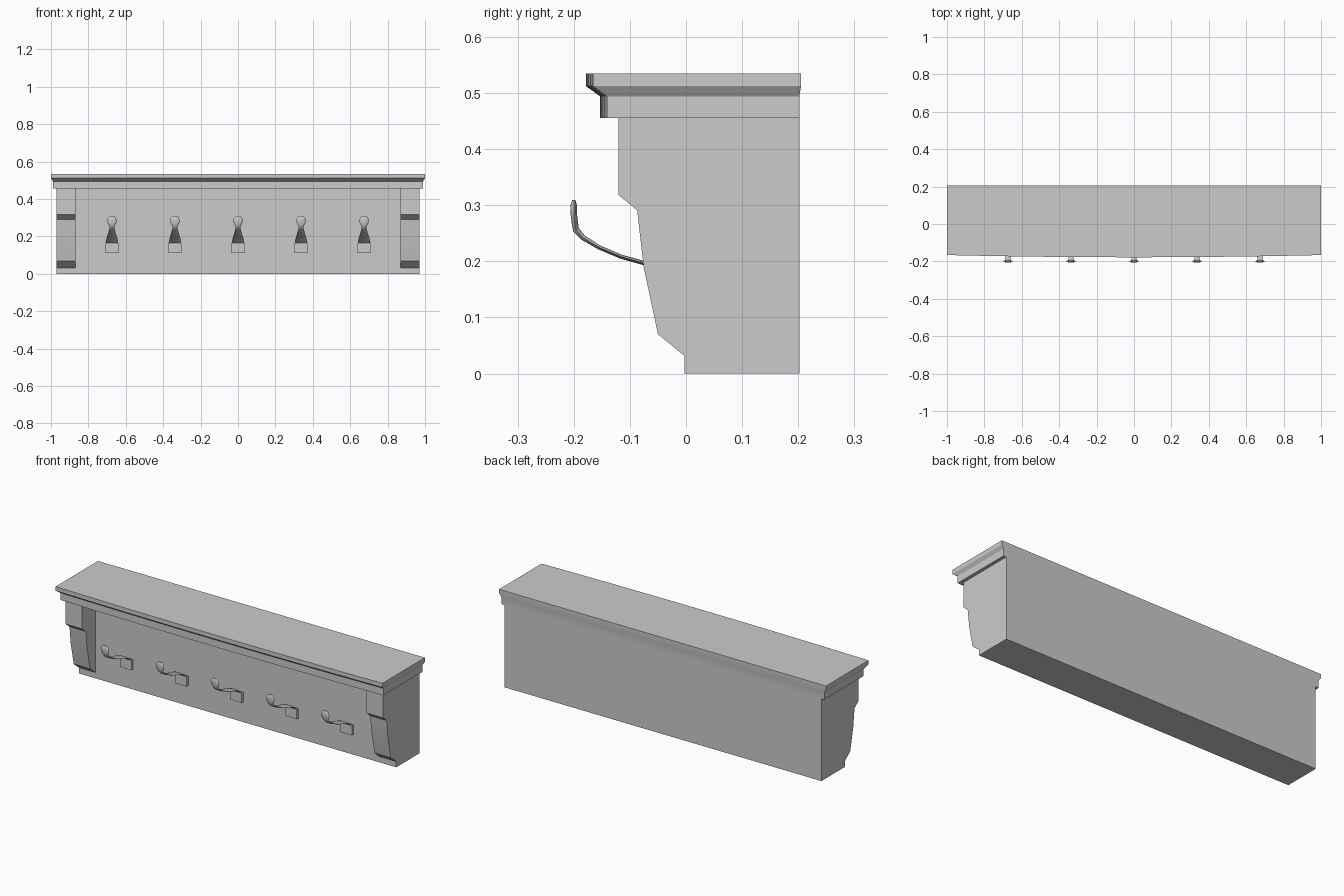
import bpy, math
from mathutils import Vector

if "Cube" in bpy.data.objects:
    bpy.data.objects.remove(bpy.data.objects["Cube"])


def make(name, verts, faces, smooth=None):
    me = bpy.data.meshes.new(name)
    me.from_pydata(verts, [], faces)
    ob = bpy.data.objects.new(name, me)
    bpy.context.collection.objects.link(ob)
    if smooth:
        bpy.ops.object.select_all(action='DESELECT')
        bpy.context.view_layer.objects.active = ob
        ob.select_set(True)
        bpy.ops.object.shade_smooth_by_angle(angle=math.radians(smooth))
    return ob


def loft(name, rings, smooth=None):
    n = len(rings[0])
    verts = [v for r in rings for v in r]
    faces = [tuple(range(n))[::-1]]
    for i in range(len(rings) - 1):
        for j in range(n):
            k = (j + 1) % n
            faces.append((i*n + j, i*n + k, (i+1)*n + k, (i+1)*n + j))
    faces.append(tuple(range((len(rings)-1)*n, len(rings)*n)))
    return make(name, verts, faces, smooth)


def box(name, x0, x1, y0, y1, z0, z1):
    return loft(name, [[(x0, y0, z), (x1, y0, z), (x1, y1, z), (x0, y1, z)]
                       for z in (z0, z1)])


# back body
box("back_panel", -0.97, 0.97, -0.003, 0.202, 0, 0.455)

# side brackets: stepped profile extruded along x
profile = [(0.0, 0.455), (-0.12, 0.455), (-0.12, 0.318), (-0.087, 0.291),
           (-0.0755, 0.19), (-0.05, 0.07), (-0.003, 0.032), (0.0, 0.032)]
for side, x0 in (("left", -0.97), ("right", 0.87)):
    loft(side + "_bracket",
         [[(x, y, z) for y, z in profile] for x in (x0, x0 + 0.1)], 20)

# shelf with moulded edge and slightly bowed front
SEG = 10
rings = []
for z, front, half, back in ((0.455, 0.153, 0.988, 0.202),
                             (0.494, 0.153, 0.988, 0.202),
                             (0.512, 0.178, 1.0, 0.205),
                             (0.535, 0.178, 1.0, 0.205)):
    ring = []
    for i in range(SEG + 1):
        t = -1 + 2 * i / SEG
        ring.append((t * half, -front + 0.012 * t * t, z))
    rings.append(ring + [(half, back, z), (-half, back, z)])
loft("shelf_cornice", rings, 25)

# hooks: path of (y, z, half width, half thickness)
path = [(-0.008, 0.163, 0.031, 0.004), (-0.035, 0.183, 0.030, 0.004),
        (-0.075, 0.197, 0.027, 0.004), (-0.115, 0.208, 0.023, 0.004),
        (-0.155, 0.225, 0.018, 0.004), (-0.183, 0.242, 0.014, 0.005),
        (-0.196, 0.256, 0.014, 0.006), (-0.198, 0.268, 0.022, 0.006),
        (-0.200, 0.285, 0.026, 0.006), (-0.200, 0.300, 0.021, 0.006),
        (-0.200, 0.309, 0.012, 0.003)]
SIDES = 10
for h in range(5):
    cx = (h - 2) * 0.337
    rings = []
    for i, (y, z, w, t) in enumerate(path):
        a, b = path[max(i-1, 0)], path[min(i+1, len(path)-1)]
        d = Vector((b[0]-a[0], b[1]-a[1])).normalized()
        ring = []
        for j in range(SIDES):
            ang = 2 * math.pi * j / SIDES
            off = t * math.sin(ang)
            ring.append((cx + w * math.cos(ang), y + d.y * off, z - d.x * off))
        rings.append(ring)
    loft(f"hook_{h+1}", rings, 40)
    box(f"hook_plate_{h+1}", cx - 0.035, cx + 0.035, -0.018, 0.0, 0.112, 0.166)
